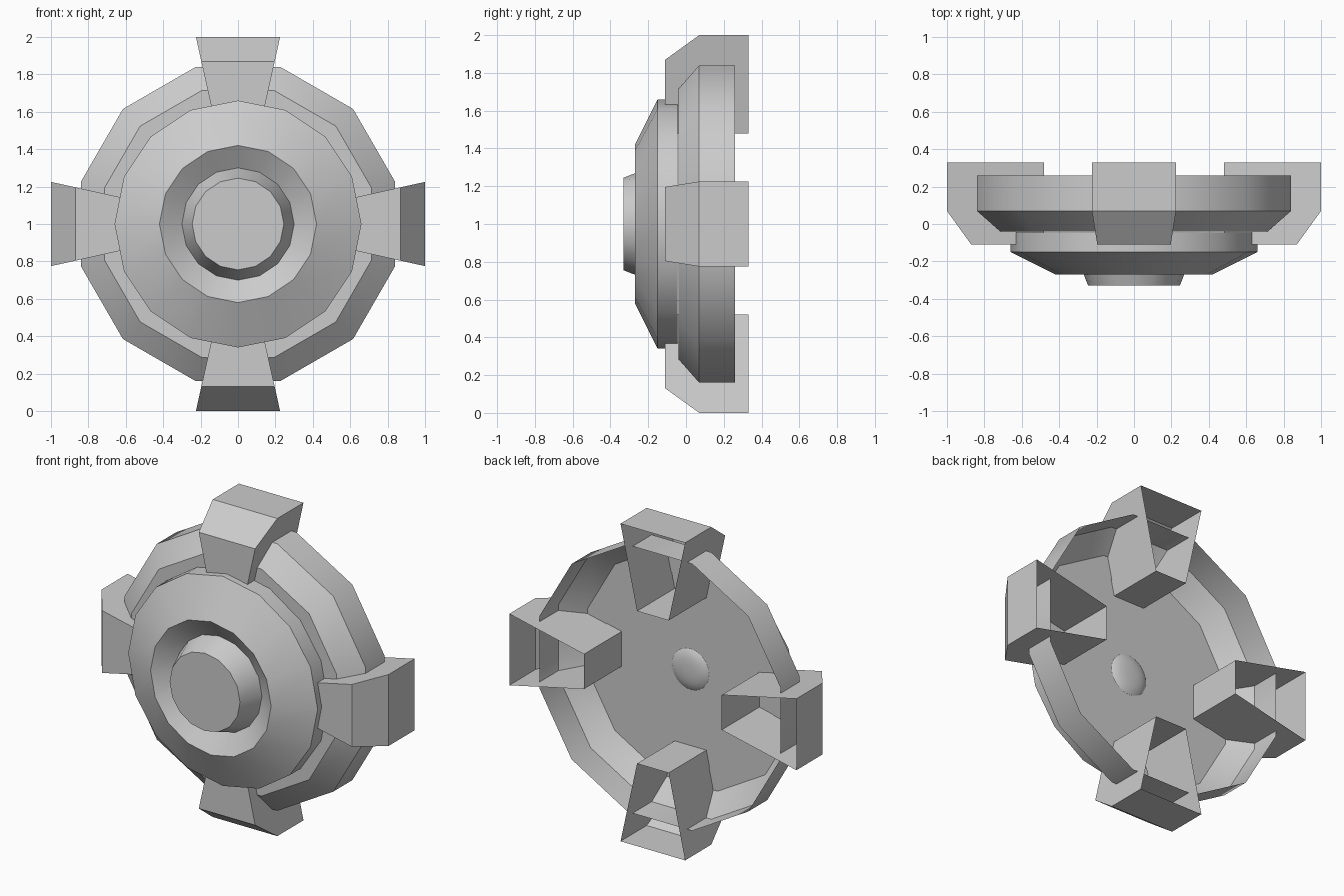
import bpy, bmesh, math

if "Cube" in bpy.data.objects:
    bpy.data.objects.remove(bpy.data.objects["Cube"])

CENTRE_Z = 1.0

grey = bpy.data.materials.new("plain grey")
grey.use_nodes = True
colour = (0.6, 0.6, 0.6, 1)
grey.diffuse_color = colour
grey.node_tree.nodes["Principled BSDF"].inputs["Base Color"].default_value = colour


def finish(name, bm, smooth=True, flip=True):
    if flip:
        bmesh.ops.recalc_face_normals(bm, faces=bm.faces)
    mesh = bpy.data.meshes.new(name)
    bm.to_mesh(mesh)
    bm.free()
    mesh.materials.append(grey)
    obj = bpy.data.objects.new(name, mesh)
    bpy.context.collection.objects.link(obj)
    if smooth:
        bpy.ops.object.select_all(action="DESELECT")
        obj.select_set(True)
        bpy.context.view_layer.objects.active = obj
        bpy.ops.object.shade_smooth_by_angle(angle=math.radians(35))
    return obj


def lathe(name, profile, sides, phase=0.0, caps=(False, False)):
    """Turn (radius, y) points about the front-to-back axis."""
    bm = bmesh.new()
    rings = []
    for r, y in profile:
        angles = [phase + math.tau * i / sides for i in range(sides)]
        rings.append([bm.verts.new((r * math.cos(a), y, CENTRE_Z + r * math.sin(a)))
                      for a in angles])
    for a, b in zip(rings, rings[1:]):
        for i in range(sides):
            j = (i + 1) % sides
            bm.faces.new((a[i], a[j], b[j], b[i]))
    for ring, cap in zip((rings[0], rings[-1]), caps):
        if cap:
            bm.faces.new(ring)
    return finish(name, bm)


# Open-backed outer ring with a chamfered front
lathe("outer_ring", [(0.60, -0.04), (0.74, -0.04), (0.87, 0.07), (0.87, 0.26)],
      12, math.radians(15))

# Front disc with a sunken cup and a raised hub
lathe("front_disc",
      [(0.245, -0.33), (0.30, -0.19), (0.42, -0.27), (0.66, -0.15), (0.66, -0.045)],
      16, 0, (True, True))

# Shallow button on the back of the disc
lathe("back_button", [(0.13, -0.046), (0.115, -0.035), (0.08, -0.025), (0.04, -0.02)],
      24, 0, (False, True))


# Four tapered clamps, hollow and open at the back
def half_width(r):
    return 0.11 + (r - 0.48) * 0.115 / 0.52


def clamp(name, angle):
    profile = [(0.48, 0.33), (0.48, -0.11), (0.87, -0.11), (1.0, 0.07), (1.0, 0.33)]
    c, s = math.cos(angle), math.sin(angle)
    bm = bmesh.new()
    sides = []
    for sign in (-1, 1):
        row = []
        for r, y in profile:
            w = sign * half_width(r)
            row.append(bm.verts.new((r * c - w * s, y, CENTRE_Z + r * s + w * c)))
        sides.append(row)
        bm.faces.new(row)
    a, b = sides
    for i in range(len(profile) - 1):
        bm.faces.new((a[i], a[i + 1], b[i + 1], b[i]))
    finish(name, bm, smooth=False)


for i, label in enumerate(("left", "top", "right", "bottom")):
    clamp(label + "_clamp", i * math.pi / 2)
